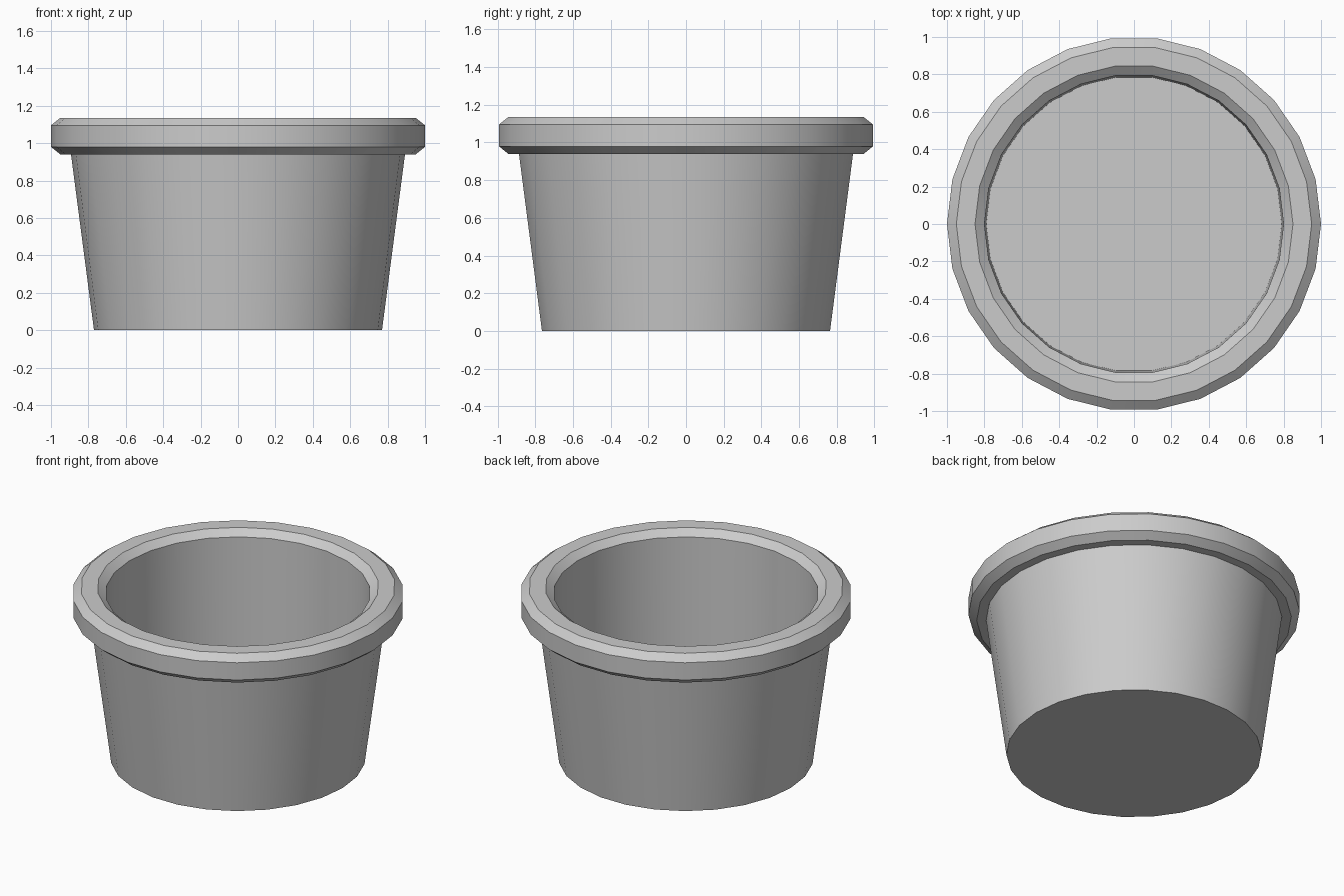
import bpy, bmesh, math

if "Cube" in bpy.data.objects:
    bpy.data.objects.remove(bpy.data.objects["Cube"])

SIDES = 26

# Pot cross-section (radius, height): base, outer wall, chamfered rim, inner wall, floor
profile = [
    (0.77, 0.0), (0.893, 0.94),
    (0.95, 0.94), (1.0, 0.98), (1.0, 1.095), (0.95, 1.135),
    (0.85, 1.135), (0.80, 1.095),
    (0.79, 0.37),
]


def lathe(name, pts, sides):
    bm = bmesh.new()
    rings = []
    for r, z in pts:
        rings.append([bm.verts.new((r * math.cos(2 * math.pi * i / sides),
                                    r * math.sin(2 * math.pi * i / sides), z))
                      for i in range(sides)])
    for a, b in zip(rings, rings[1:]):
        for i in range(sides):
            j = (i + 1) % sides
            bm.faces.new((a[i], a[j], b[j], b[i]))
    # Close the underside and the inner floor
    bm.faces.new(rings[0][::-1])
    bm.faces.new(rings[-1])
    bmesh.ops.recalc_face_normals(bm, faces=bm.faces)
    mesh = bpy.data.meshes.new(name)
    bm.to_mesh(mesh)
    bm.free()
    obj = bpy.data.objects.new(name, mesh)
    bpy.context.collection.objects.link(obj)
    return obj


pot = lathe("flower_pot", profile, SIDES)

# Smooth walls with crisp rim edges
bpy.context.view_layer.objects.active = pot
pot.select_set(True)
bpy.ops.object.shade_smooth_by_angle(angle=math.radians(30))
